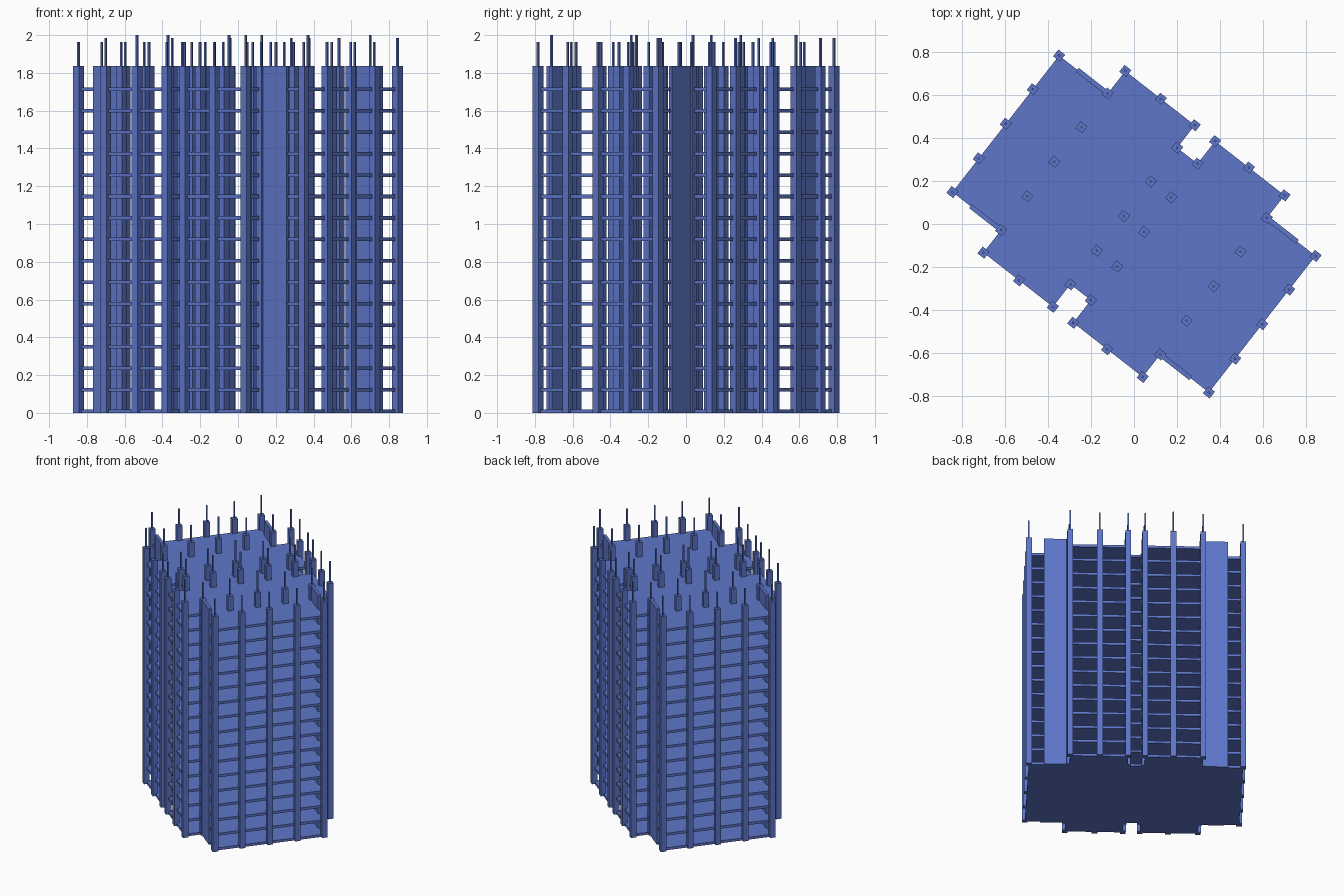
import bpy, bmesh, math
from mathutils import Matrix

if "Cube" in bpy.data.objects:
    bpy.data.objects.remove(bpy.data.objects["Cube"])

ROT = Matrix.Rotation(math.radians(-38), 4, 'Z')
STEP, THICK, TOP = 0.1136, 0.019, 1.836
UE, UB, UM, UN = 0.757, 0.47, 0.26, 0.06    # end, wing, mid-wing, notch lines
VE, VM, VO = 0.403, 0.204, 0.536            # end bay, quarter, outer wing lines

mat = bpy.data.materials.new("concrete_blue")
mat.diffuse_color = (0.11, 0.18, 0.58, 1)
mat.use_nodes = True
mat.node_tree.nodes["Principled BSDF"].inputs["Base Color"].default_value = mat.diffuse_color


def finish(name, bm):
    bmesh.ops.recalc_face_normals(bm, faces=bm.faces)
    me = bpy.data.meshes.new(name)
    bm.to_mesh(me)
    bm.free()
    ob = bpy.data.objects.new(name, me)
    bpy.context.collection.objects.link(ob)
    ob.matrix_world = ROT
    me.materials.append(mat)
    return ob


def box(bm, u, v, su, sv, z0, z1):
    m = Matrix.Translation((u, v, (z0 + z1) / 2)) @ Matrix.Diagonal((su, sv, z1 - z0, 1))
    bmesh.ops.create_cube(bm, size=1, matrix=m)


# floor slabs: notched outline, half of it turned 180 degrees for the other side
half = [(UE, VE), (UB, VE), (UB, VO), (UN, VO), (UN, VE),
        (-UN, VE), (-UN, VO), (-UB, VO), (-UB, VE), (-UE, VE)]
outline = half + [(-u, -v) for u, v in half]
bm = bmesh.new()
f = bm.faces.new([bm.verts.new((u, v, 0)) for u, v in outline])
ext = bmesh.ops.extrude_face_region(bm, geom=[f])
bmesh.ops.translate(bm, vec=(0, 0, THICK),
                    verts=[g for g in ext["geom"] if isinstance(g, bmesh.types.BMVert)])
slabs = finish("floor_slabs", bm)
arr = slabs.modifiers.new("storeys", 'ARRAY')
arr.count = 16
arr.use_relative_offset = False
arr.use_constant_offset = True
arr.constant_offset_displace = (0, 0, STEP)

# column grid
cols = []
for s in (-1, 1):
    cols += [(s * UE, v) for v in (-VE, -VM, 0, VM, VE)]
    for u in (UB, UN):
        cols += [(s * u, v) for v in (-VO, -VE, -VM, 0, VM, VE, VO)]
    cols += [(s * UM, v) for v in (-VO, VO)]

bm = bmesh.new()
for u, v in cols:
    box(bm, u, v, 0.04, 0.04, 0, TOP)
finish("columns", bm)

# starter bars rising from the columns at a few different heights
tall = {(UB, -VO), (-UM, VO), (-UM, -VO), (UB, VO), (-UB, 0), (UB, 0), (-UN, 0)}
bm = bmesh.new()
for u, v in cols:
    if (u, v) in tall:
        z = 2.0
    elif v == VO or (abs(u) == UE and v == VE) or (u, v) == (-UB, -VO):
        z = 1.985
    else:
        z = 1.963
    box(bm, u, v, 0.01, 0.01, TOP - 0.01, z)
finish("starter_bars", bm)

# shear walls in the end bays
bm = bmesh.new()
for su in (-1, 1):
    for sv in (-1, 1):
        box(bm, su * (UB + 0.65) / 2, sv * VE, 0.65 - UB, 0.022, 0, TOP)
finish("shear_walls", bm)
